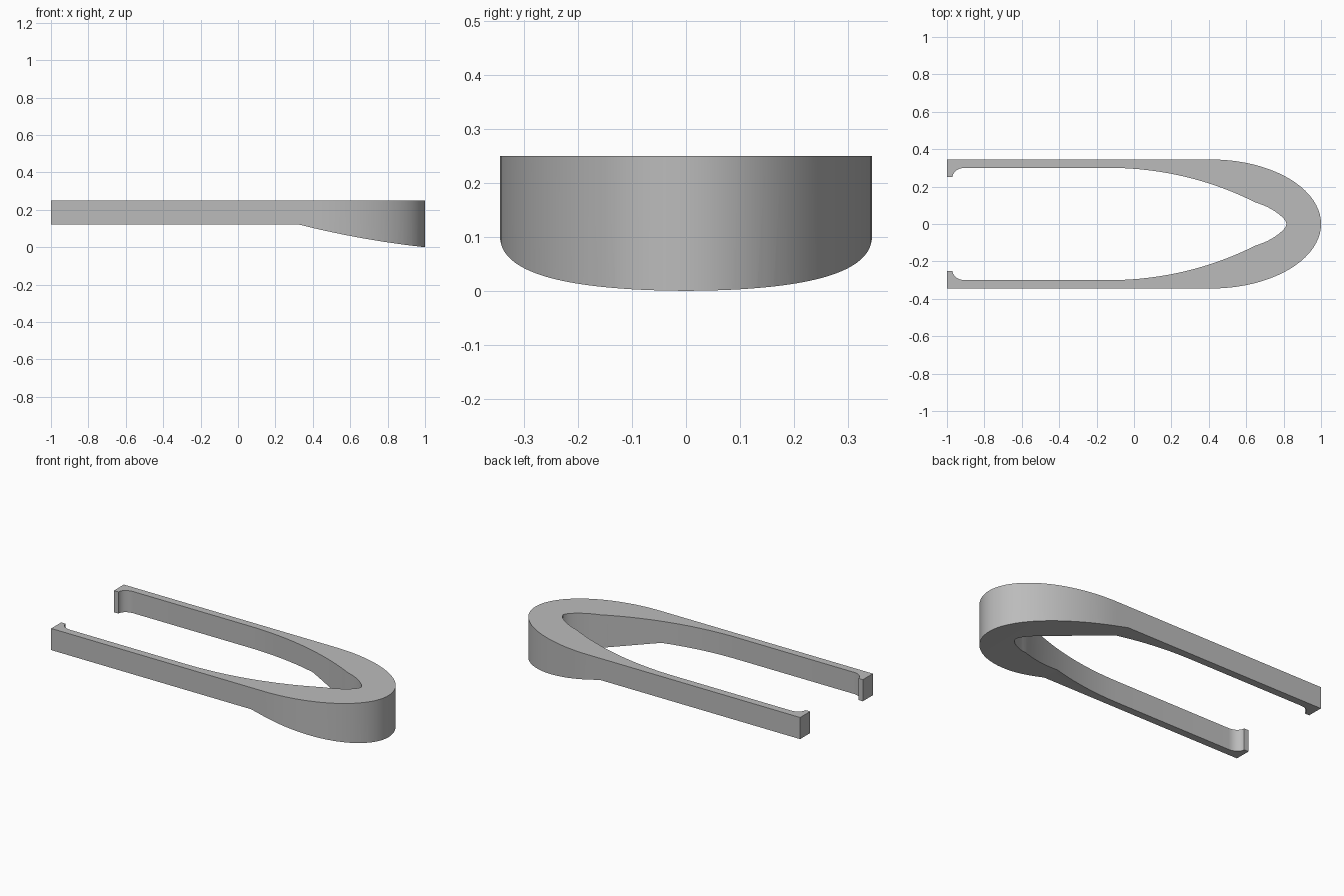
import bpy, bmesh, math

if "Cube" in bpy.data.objects:
    bpy.data.objects.remove(bpy.data.objects["Cube"])

grey = bpy.data.materials.new("plain_grey")
grey.diffuse_color = (0.5, 0.5, 0.5, 1)
grey.use_nodes = True
grey.node_tree.nodes["Principled BSDF"].inputs["Base Color"].default_value = grey.diffuse_color


def prism(name, points, offset):
    """Closed solid made by sweeping a flat outline along offset."""
    bm = bmesh.new()
    face = bm.faces.new([bm.verts.new(p) for p in points])
    ext = bmesh.ops.extrude_face_region(bm, geom=[face])
    moved = [v for v in ext["geom"] if isinstance(v, bmesh.types.BMVert)]
    bmesh.ops.translate(bm, vec=offset, verts=moved)
    bmesh.ops.recalc_face_normals(bm, faces=bm.faces)
    mesh = bpy.data.meshes.new(name)
    bm.to_mesh(mesh)
    bm.free()
    mesh.materials.append(grey)
    obj = bpy.data.objects.new(name, mesh)
    bpy.context.collection.objects.link(obj)
    return obj


# Outer edge, from the open end of one arm to the nose
W = 0.345
outer = [(-1, W)]
for i in range(33):
    a = math.pi / 2 * (1 - i / 32)
    outer.append((0.41 + 0.59 * math.cos(a), W * math.sin(a)))
outer[-1] = (1, 0)

# Inner edge, from the nose back: rounded tip, long arc, straight, hooked end
inner = [(0.816, 0), (0.812, 0.013), (0.80, 0.03), (0.778, 0.05),
         (0.75, 0.07), (0.715, 0.09), (0.685, 0.103)]
R = 1.737
end = math.asin(0.78 / R)
for i in range(21):
    a = end * (1 - i / 20)
    inner.append((-0.13 + R * math.sin(a), 0.30 - R + R * math.cos(a)))
for i in range(9):
    a = math.pi / 2 * (1 + i / 9)
    inner.append((-0.905 + 0.065 * math.cos(a), 0.25 + 0.05 * math.sin(a)))
inner += [(-0.97, 0.25), (-1, 0.25)]

# Full loop: one half, then its mirror
half_out, half_in = outer, inner
loop = (half_out + [(x, -y) for x, y in reversed(half_out[:-1])]
        + [(x, -y) for x, y in reversed(half_in)] + half_in[1:])
fork = prism("fork_body", [(x, y, -0.1) for x, y in loop], (0, 0, 0.35))

# Side profile: thin arms, belly sweeping down to the nose
side = [(-1.1, 0.5), (-1.1, 0.12)]
for i in range(29):
    u = 0.7 * i / 28
    side.append((0.33 + u, 0.12 - 0.25 * u + 0.106 * u * u))
side.append((1.1, side[-1][1]))
side.append((1.1, 0.5))
cutter = prism("side_profile_cutter", [(x, -0.6, z) for x, z in side], (0, 1.2, 0))

mod = fork.modifiers.new("side_profile", "BOOLEAN")
mod.operation = "INTERSECT"
mod.solver = "EXACT"
mod.object = cutter
bpy.context.view_layer.objects.active = fork
fork.select_set(True)
bpy.ops.object.modifier_apply(modifier=mod.name)
bpy.data.objects.remove(cutter)
bpy.ops.object.shade_smooth_by_angle(angle=math.radians(30))
